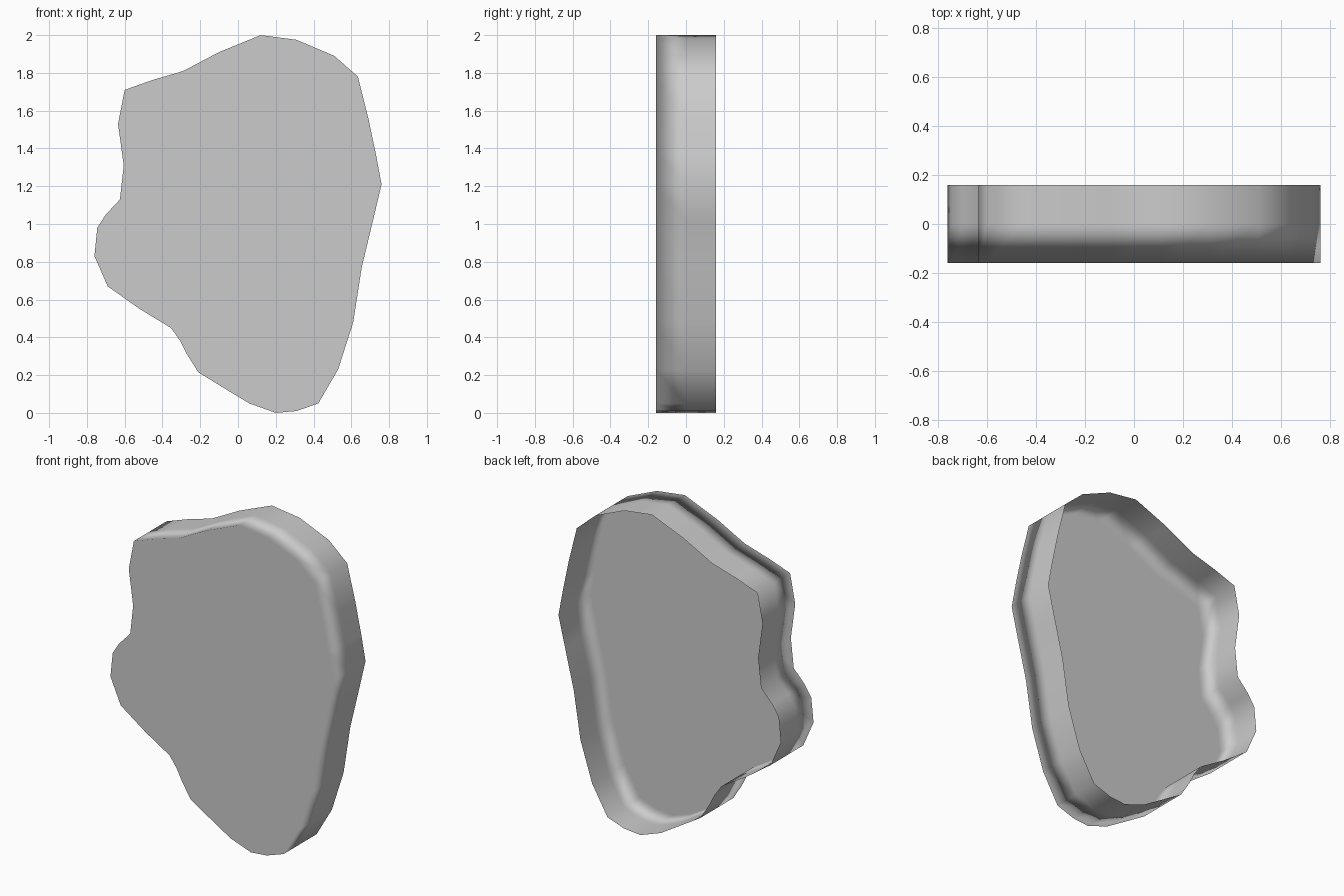
import bpy, bmesh

if "Cube" in bpy.data.objects:
    bpy.data.objects.remove(bpy.data.objects["Cube"])

# Outline of the slab seen from the front (x, z), clockwise from the top
OUTLINE = [
    (0.12, 2.0), (0.31, 1.975), (0.51, 1.89), (0.635, 1.78), (0.69, 1.56),
    (0.73, 1.37), (0.76, 1.21), (0.715, 1.02), (0.655, 0.77), (0.61, 0.48),
    (0.53, 0.23), (0.425, 0.05), (0.31, 0.01), (0.20, 0.0), (0.06, 0.05),
    (-0.08, 0.135), (-0.21, 0.215), (-0.27, 0.31), (-0.305, 0.38),
    (-0.355, 0.45), (-0.52, 0.55), (-0.69, 0.67), (-0.76, 0.83),
    (-0.745, 0.98), (-0.70, 1.05), (-0.625, 1.13), (-0.605, 1.31),
    (-0.635, 1.53), (-0.60, 1.71), (-0.46, 1.76), (-0.29, 1.81), (-0.10, 1.91),
]
DEPTHS = (-0.16, 0.0, 0.16)   # front rim, middle loop, open back rim

# Stone slab: flat front face and straight walls, open at the back
bm = bmesh.new()
rings = [[bm.verts.new((x, y, z)) for x, z in reversed(OUTLINE)] for y in DEPTHS]
bm.faces.new(rings[0])
n = len(OUTLINE)
for front, back in zip(rings, rings[1:]):
    for i in range(n):
        j = (i + 1) % n
        bm.faces.new((front[j], front[i], back[i], back[j]))
for face in bm.faces:
    face.smooth = True

mesh = bpy.data.meshes.new("stone_slab")
bm.to_mesh(mesh)
bm.free()
slab = bpy.data.objects.new("stone_slab", mesh)
bpy.context.collection.objects.link(slab)

# Keep the front shaded flat while the rim blends softly into the walls
front_normal = (0.0, -1.0, 0.0)
normals = [v.normal.copy() for v in mesh.vertices]
mesh.normals_split_custom_set_from_vertices(
    [front_normal if i < n else normals[i] for i in range(len(normals))])
